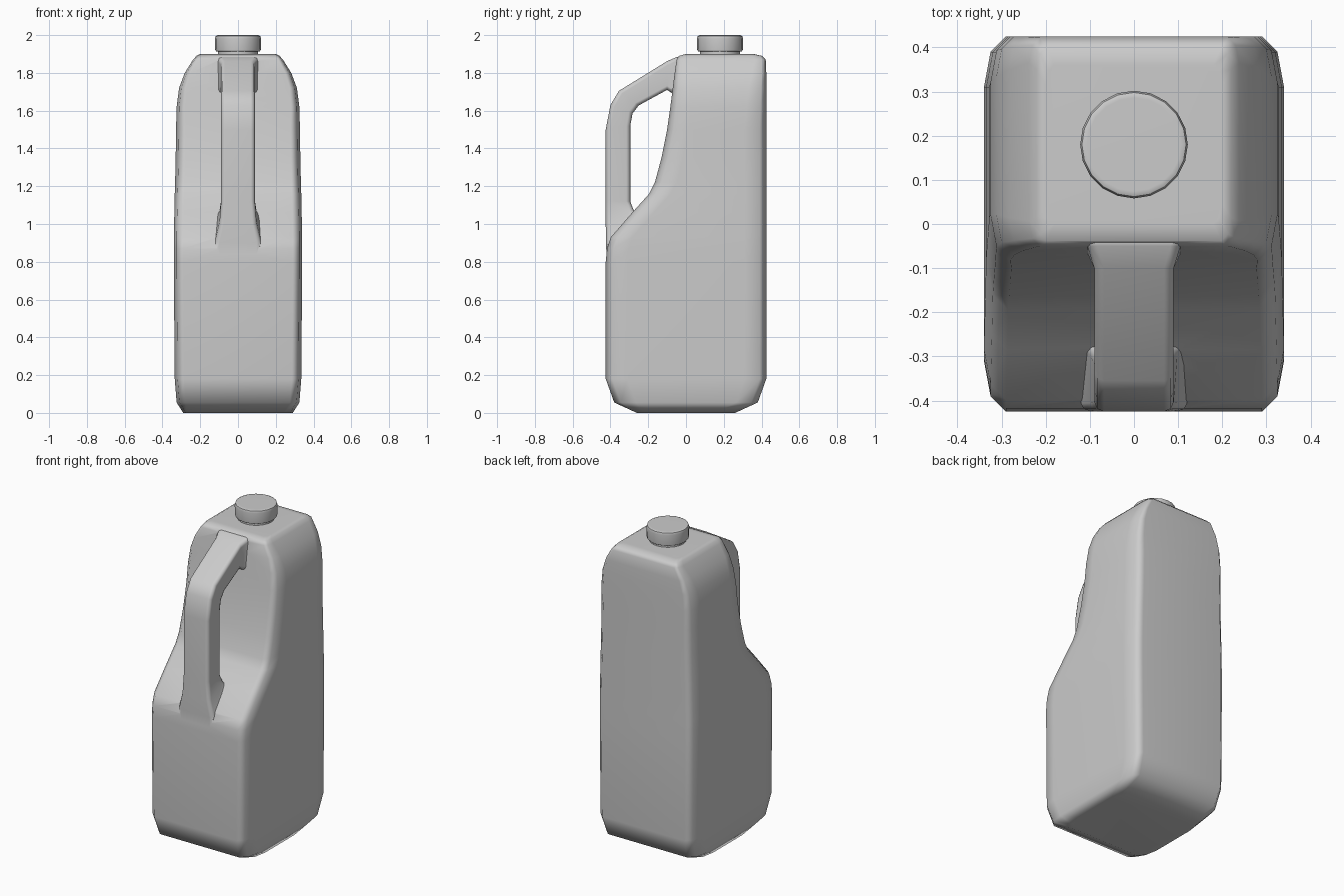
import bpy, bmesh, math
from mathutils import Vector

if "Cube" in bpy.data.objects:
    bpy.data.objects.remove(bpy.data.objects["Cube"])


def loft(name, rings):
    """Skin a list of equal-length closed rings and cap both ends."""
    bm = bmesh.new()
    loops = [[bm.verts.new(p) for p in ring] for ring in rings]
    n = len(loops[0])
    for a, b in zip(loops, loops[1:]):
        for i in range(n):
            j = (i + 1) % n
            bm.faces.new((a[i], a[j], b[j], b[i]))
    bm.faces.new(loops[0][::-1])
    bm.faces.new(loops[-1])
    bmesh.ops.recalc_face_normals(bm, faces=bm.faces)
    mesh = bpy.data.meshes.new(name)
    bm.to_mesh(mesh)
    bm.free()
    obj = bpy.data.objects.new(name, mesh)
    bpy.context.collection.objects.link(obj)
    return obj


def smooth(obj, degrees):
    bpy.ops.object.select_all(action='DESELECT')
    obj.select_set(True)
    bpy.context.view_layer.objects.active = obj
    bpy.ops.object.shade_smooth_by_angle(angle=math.radians(degrees))
    mod = obj.modifiers.new("weighted", 'WEIGHTED_NORMAL')
    mod.keep_sharp = True


def body_ring(z, w, front, back, c):
    # half outline with two-facet corners, then mirrored across x
    cx, cx2, cy, cy2 = 0.05 * c, 0.015 * c, 0.115 * c, 0.035 * c
    half = [(w - cx, front), (w - cx2, front + cy2), (w, front + cy),
            (w, back - cy), (w - cx2, back - cy2), (w - cx, back)]
    pts = half + [(-x, y) for x, y in reversed(half)]
    return [(x, y, z) for x, y in pts]


def handle_ring(oy, oz, iy, iz, w, r=0.022):
    # rounded rectangle spanning outer to inner edge of the grip
    outer, inner = Vector((0, oy, oz)), Vector((0, iy, iz))
    t = (inner - outer).length
    d = (inner - outer).normalized()
    k = r * 0.3
    half = [(w - r, 0), (w - k, k), (w, r), (w, t - r), (w - k, t - k), (w - r, t)]
    pts = half + [(-x, s) for x, s in reversed(half)]
    return [outer + d * s + Vector((x, 0, 0)) for x, s in pts]


# body: height, half width, front y, back y, corner scale
levels = [
    (0.00, 0.290, -0.260, 0.260, 1.0),
    (0.055, 0.325, -0.380, 0.380, 1.0),
    (0.18, 0.335, -0.425, 0.425, 1.0),
    (0.80, 0.340, -0.425, 0.425, 1.0),
    (0.87, 0.340, -0.418, 0.425, 1.0),
    (0.93, 0.340, -0.398, 0.425, 1.0),
    (1.06, 0.337, -0.285, 0.425, 1.0),
    (1.16, 0.335, -0.195, 0.425, 1.0),
    (1.22, 0.333, -0.165, 0.425, 1.0),
    (1.35, 0.330, -0.130, 0.425, 1.0),
    (1.50, 0.328, -0.100, 0.425, 1.0),
    (1.62, 0.325, -0.083, 0.425, 0.9),
    (1.72, 0.312, -0.070, 0.425, 0.8),
    (1.80, 0.282, -0.060, 0.425, 0.65),
    (1.87, 0.238, -0.050, 0.422, 0.5),
    (1.89, 0.220, -0.038, 0.402, 0.45),
    (1.90, 0.200, 0.000, 0.360, 0.4),
]
body = loft("jug_body", [body_ring(*lv) for lv in levels])

# handle: outer y, z, inner y, z, half width (flared into the body)
stations = [
    (0.02, 1.885, 0.02, 1.680, 0.120),
    (-0.05, 1.884, -0.07, 1.690, 0.105),
    (-0.10, 1.862, -0.10, 1.710, 0.090),
    (-0.355, 1.705, -0.25, 1.628, 0.090),
    (-0.40, 1.630, -0.283, 1.585, 0.090),
    (-0.425, 1.500, -0.295, 1.520, 0.090),
    (-0.425, 1.120, -0.295, 1.120, 0.090),
    (-0.425, 1.000, -0.280, 1.080, 0.098),
    (-0.424, 0.900, -0.260, 1.040, 0.120),
    (-0.418, 0.780, -0.250, 0.850, 0.120),
]
handle = loft("handle", [handle_ring(*s) for s in stations])

# fuse handle and body into one shell
union = body.modifiers.new("join_handle", 'BOOLEAN')
union.operation = 'UNION'
union.solver = 'EXACT'
union.object = handle
bpy.context.view_layer.objects.active = body
bpy.ops.object.modifier_apply(modifier=union.name)
bpy.data.objects.remove(handle, do_unlink=True)
smooth(body, 55)

# screw cap with narrower neck
cap_profile = [(0.106, 1.88), (0.106, 1.914), (0.115, 1.914), (0.121, 1.922),
               (0.122, 1.982), (0.118, 1.995), (0.106, 2.0)]
SIDES = 20
cap = loft("cap", [[(r * math.cos(2 * math.pi * i / SIDES),
                     0.18 + r * math.sin(2 * math.pi * i / SIDES), z)
                    for i in range(SIDES)] for r, z in cap_profile])
smooth(cap, 50)
